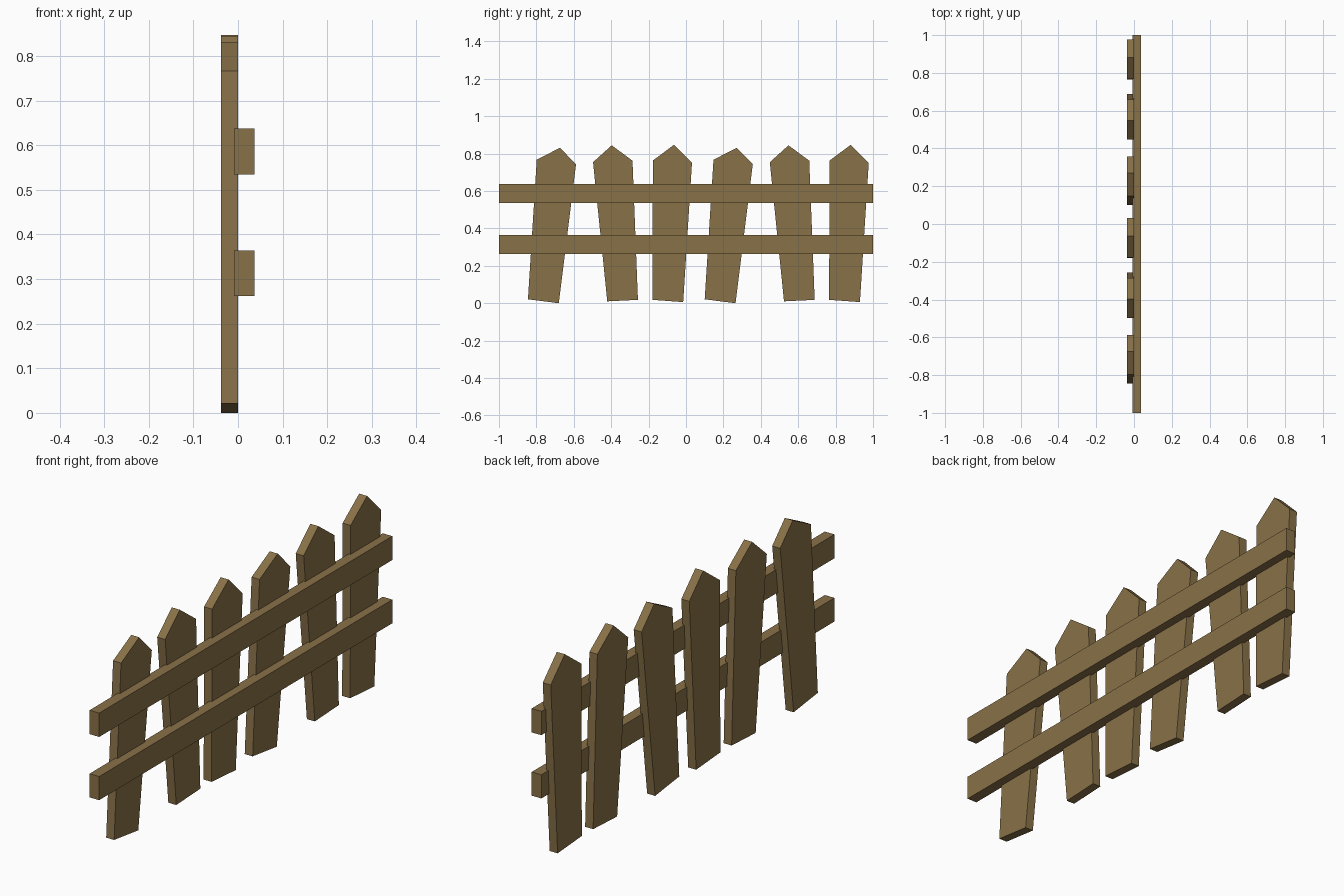
import bpy, bmesh

if "Cube" in bpy.data.objects:
    bpy.data.objects.remove(bpy.data.objects["Cube"])

wood = bpy.data.materials.new("brown_wood")
wood.diffuse_color = (0.25, 0.165, 0.065, 1)
wood.use_nodes = True
wood.node_tree.nodes["Principled BSDF"].inputs["Base Color"].default_value = wood.diffuse_color


def board(name, outline, x0, x1):
    """Extrude a (y, z) outline from x0 to x1."""
    bm = bmesh.new()
    face = bm.faces.new([bm.verts.new((x0, y, z)) for y, z in outline])
    ext = bmesh.ops.extrude_face_region(bm, geom=[face])
    verts = [g for g in ext["geom"] if isinstance(g, bmesh.types.BMVert)]
    bmesh.ops.translate(bm, verts=verts, vec=(x1 - x0, 0, 0))
    bmesh.ops.recalc_face_normals(bm, faces=bm.faces)
    mesh = bpy.data.meshes.new(name)
    bm.to_mesh(mesh)
    bm.free()
    mesh.materials.append(wood)
    obj = bpy.data.objects.new(name, mesh)
    bpy.context.collection.objects.link(obj)
    return obj


# Three crooked pointed pickets, repeated once along the fence
pickets = [
    [(-0.845, 0.021), (-0.68, 0.0), (-0.588, 0.743), (-0.674, 0.831), (-0.798, 0.767)],
    [(-0.421, 0.01), (-0.257, 0.018), (-0.286, 0.762), (-0.397, 0.844), (-0.497, 0.754)],
    [(-0.18, 0.018), (-0.015, 0.006), (0.032, 0.751), (-0.064, 0.847), (-0.177, 0.763)],
]
for rep in range(2):
    for i, outline in enumerate(pickets):
        shifted = [(y + 0.945 * rep, z) for y, z in outline]
        board(f"picket_{rep * 3 + i + 1}", shifted, -0.038, 0.0)

# Two horizontal rails, slightly sunk into the pickets
for name, z0, z1 in (("lower_rail", 0.262, 0.364), ("upper_rail", 0.535, 0.638)):
    board(name, [(-1, z0), (1, z0), (1, z1), (-1, z1)], -0.009, 0.037)
